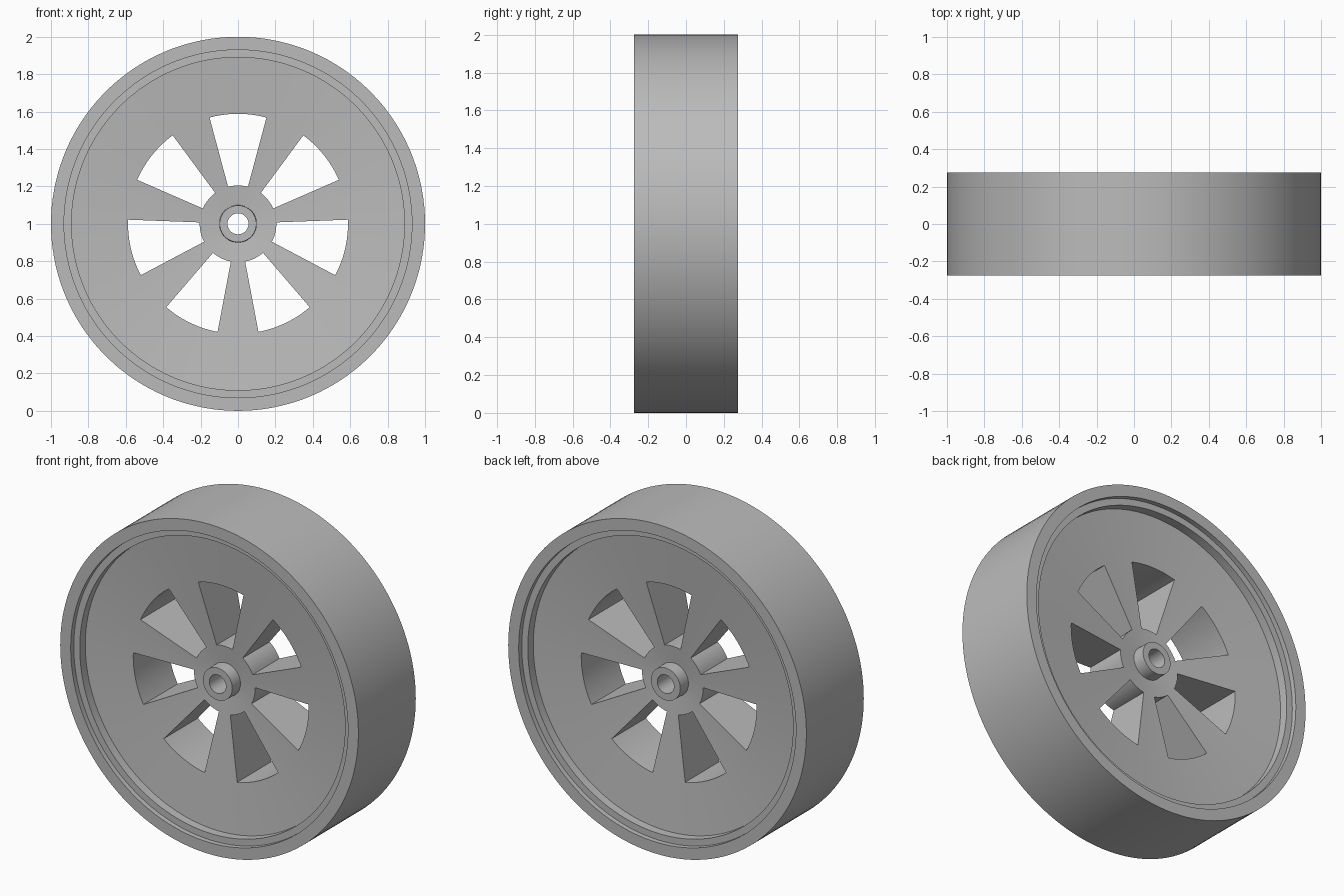
import bpy, bmesh, math
from mathutils import Matrix, Vector

cube = bpy.data.objects.get("Cube")
if cube:
    bpy.data.objects.remove(cube, do_unlink=True)

CENTRE = Vector((0, 0, 1))
HALF_WIDTH = 0.275
SEGMENTS = 140
WINDOWS = 7

grey = bpy.data.materials.new("plain_grey")
grey.use_nodes = True
colour = (0.50, 0.50, 0.50, 1)
grey.diffuse_color = colour
grey.node_tree.nodes["Principled BSDF"].inputs["Base Color"].default_value = colour


def add_object(name, bm):
    bmesh.ops.recalc_face_normals(bm, faces=bm.faces)
    mesh = bpy.data.meshes.new(name)
    bm.to_mesh(mesh)
    bm.free()
    mesh.materials.append(grey)
    obj = bpy.data.objects.new(name, mesh)
    bpy.context.collection.objects.link(obj)
    return obj


def lathe(name, profile):
    """Spin a closed (radius, y) profile around the axle."""
    bm = bmesh.new()
    rings = []
    for i in range(SEGMENTS):
        a = math.tau * i / SEGMENTS
        rings.append([bm.verts.new(CENTRE + Vector((r * math.sin(a), y, r * math.cos(a))))
                      for r, y in profile])
    for i, ring in enumerate(rings):
        following = rings[(i + 1) % SEGMENTS]
        for j in range(len(profile)):
            k = (j + 1) % len(profile)
            bm.faces.new((ring[j], ring[k], following[k], following[j]))
    return add_object(name, bm)


def window_cutters(inner, outer, half_angle, steps=12):
    """Ring-sector prisms, evenly spaced around the axle."""
    bm = bmesh.new()
    angles = [half_angle * (2 * i / steps - 1) for i in range(steps + 1)]
    outline = [(outer, a) for a in angles] + [(inner, a) for a in reversed(angles)]
    for n in range(WINDOWS):
        turn = math.tau * n / WINDOWS
        verts = [bm.verts.new(CENTRE + Vector((r * math.sin(a + turn), -0.4, r * math.cos(a + turn))))
                 for r, a in outline]
        face = bm.faces.new(verts)
        new = bmesh.ops.extrude_face_region(bm, geom=[face])["geom"]
        bmesh.ops.translate(bm, vec=(0, 0.8, 0),
                            verts=[v for v in new if isinstance(v, bmesh.types.BMVert)])
    return add_object("window_cutters", bm)


# Half profile: (radius, depth below the rim face), from tread to axle hole
half = [
    (1.0, 0.0), (0.93, 0.0),        # rim face
    (0.93, 0.03), (0.89, 0.03),     # ledge
    (0.89, 0.083), (0.10, 0.156),   # shallow dished web
    (0.098, 0.08), (0.056, 0.08),   # hub boss
]
front = [(r, d - HALF_WIDTH) for r, d in half]
back = [(r, -y) for r, y in reversed(front)]
wheel = lathe("wheel", front + back)

# Cut the seven windows
cutters = window_cutters(0.205, 0.588, math.radians(15))
cutters.hide_render = True
cut = wheel.modifiers.new("windows", "BOOLEAN")
cut.operation = "DIFFERENCE"
cut.solver = "EXACT"
cut.object = cutters

bpy.ops.object.select_all(action="DESELECT")
wheel.select_set(True)
bpy.context.view_layer.objects.active = wheel
bpy.ops.object.modifier_apply(modifier=cut.name)
bpy.data.objects.remove(cutters, do_unlink=True)
bpy.ops.object.shade_smooth_by_angle(angle=math.radians(30))
